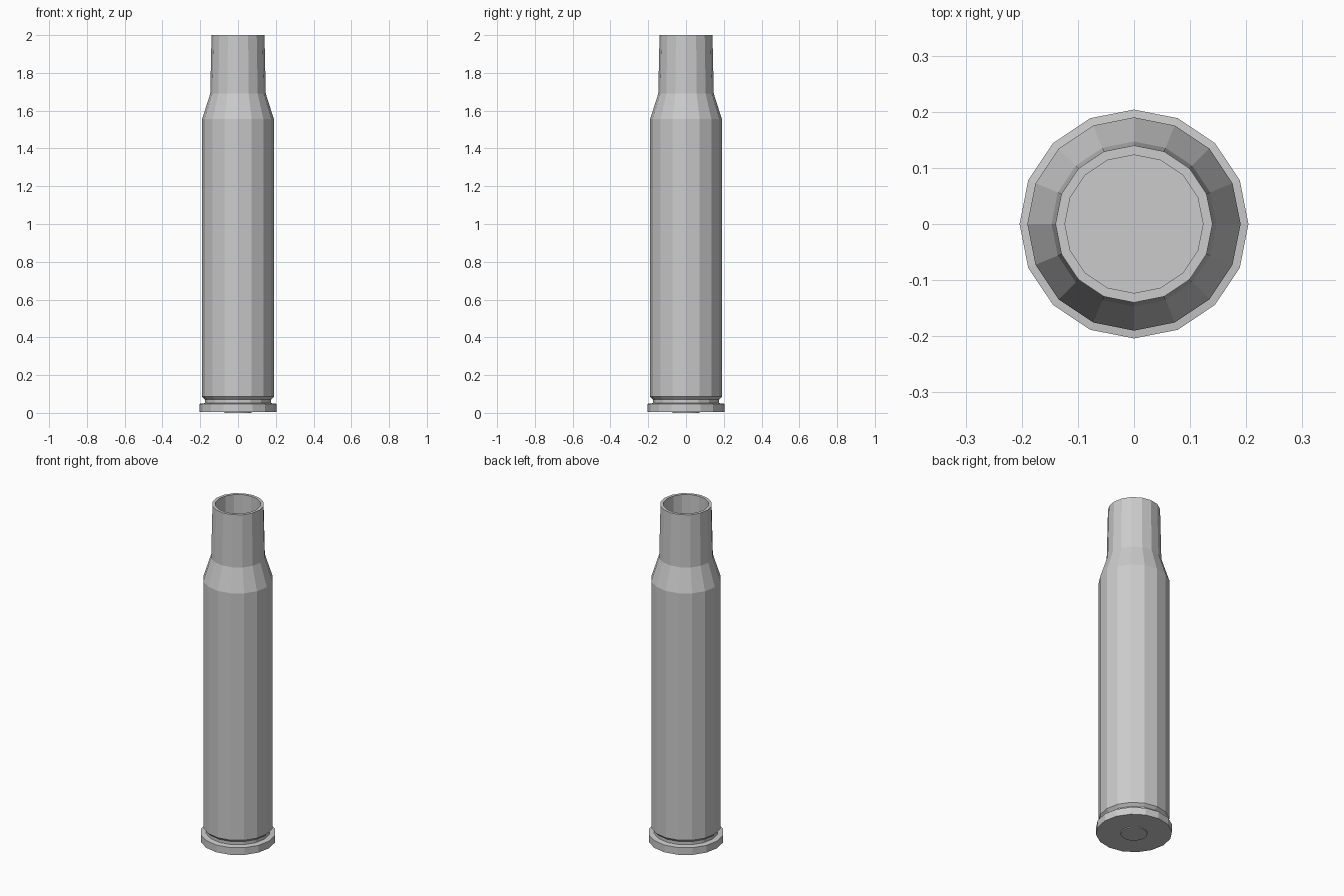
import bpy, bmesh
from math import cos, sin, tau

if "Cube" in bpy.data.objects:
    bpy.data.objects.remove(bpy.data.objects["Cube"])

SIDES = 16


def lathe(name, profile):
    """Revolve (radius, z) points around z; both ends are closed with flat caps."""
    bm = bmesh.new()
    rings = [[bm.verts.new((r * cos(tau * i / SIDES), r * sin(tau * i / SIDES), z))
              for i in range(SIDES)] for r, z in profile]
    for a, b in zip(rings, rings[1:]):
        for i in range(SIDES):
            j = (i + 1) % SIDES
            bm.faces.new((a[i], a[j], b[j], b[i]))
    bm.faces.new(rings[0][::-1])
    bm.faces.new(rings[-1])
    mesh = bpy.data.meshes.new(name)
    bm.to_mesh(mesh)
    bm.free()
    obj = bpy.data.objects.new(name, mesh)
    bpy.context.collection.objects.link(obj)
    return obj


# Hollow case: rim, groove, body, shoulder, neck, then the inner wall down to the floor
lathe("case", [
    (0.204, 0.005), (0.204, 0.048),
    (0.174, 0.052), (0.174, 0.070),
    (0.190, 0.086), (0.190, 1.555),
    (0.147, 1.69), (0.140, 2.0),
    (0.123, 2.0), (0.123, 1.68),
    (0.170, 1.54), (0.170, 0.15),
])

# Round cap in the middle of the base
lathe("base_cap", [(0.072, 0.0), (0.072, 0.02)])
